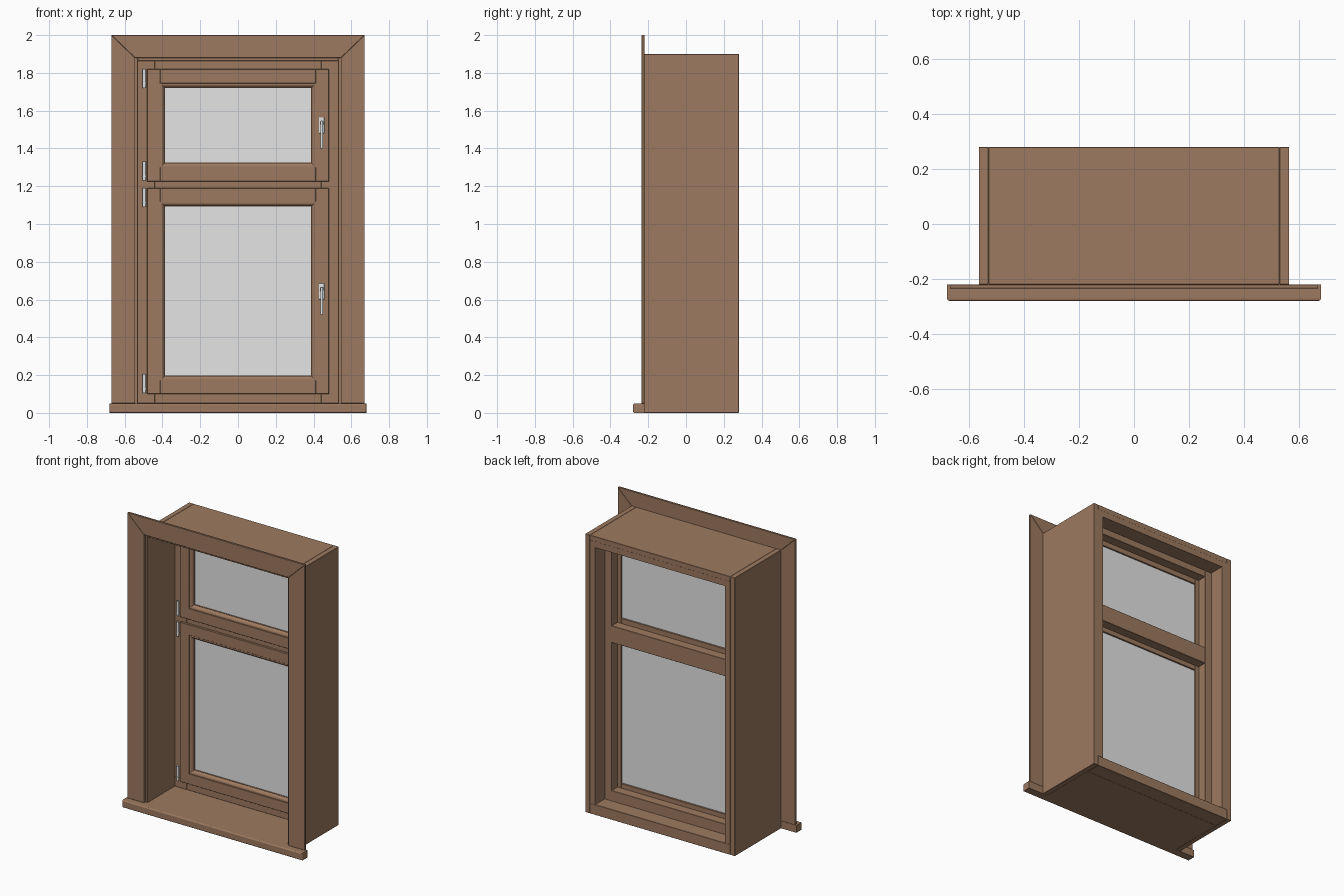
import bpy, bmesh, math
from mathutils import Vector

if "Cube" in bpy.data.objects:
    bpy.data.objects.remove(bpy.data.objects["Cube"])


def material(name, rgb):
    m = bpy.data.materials.new(name)
    m.diffuse_color = (*rgb, 1)
    m.use_nodes = True
    m.node_tree.nodes["Principled BSDF"].inputs["Base Color"].default_value = m.diffuse_color
    return m


WOOD = material("brown_wood", (0.34, 0.193, 0.115))
GLASS = material("grey_glass", (0.78, 0.78, 0.78))
METAL = material("pale_metal", (0.74, 0.77, 0.78))


def finish(name, bm, mat, bevel=0, smooth=False, segments=1):
    bmesh.ops.recalc_face_normals(bm, faces=bm.faces)
    me = bpy.data.meshes.new(name)
    bm.to_mesh(me)
    bm.free()
    me.materials.append(mat)
    ob = bpy.data.objects.new(name, me)
    bpy.context.collection.objects.link(ob)
    if bevel:
        b = ob.modifiers.new("bevel", 'BEVEL')
        b.width, b.segments = bevel, segments
    if smooth:
        bpy.ops.object.select_all(action='DESELECT')
        ob.select_set(True)
        bpy.context.view_layer.objects.active = ob
        bpy.ops.object.shade_smooth_by_angle(angle=math.radians(35))
    return ob


def box(name, x0, x1, y0, y1, z0, z1, mat=WOOD, bevel=0.0015, round_front=0):
    bm = bmesh.new()
    bmesh.ops.create_cube(bm, size=1)
    for v in bm.verts:
        v.co = Vector((x0 if v.co.x < 0 else x1,
                       y0 if v.co.y < 0 else y1,
                       z0 if v.co.z < 0 else z1))
    if round_front:
        edges = [e for e in bm.edges if all(abs(v.co.y - y0) < 1e-6 for v in e.verts)]
        bmesh.ops.bevel(bm, geom=edges, offset=round_front, segments=3,
                        profile=0.5, affect='EDGES')
    return finish(name, bm, mat, bevel, segments=3 if bevel > 0.003 else 1)


def prism(name, pts, y0, y1, mat=WOOD):
    # polygon in x,z pushed along y
    bm = bmesh.new()
    f = bm.faces.new([bm.verts.new((x, y0, z)) for x, z in pts])
    ext = bmesh.ops.extrude_face_region(bm, geom=[f])["geom"]
    bmesh.ops.translate(bm, vec=(0, y1 - y0, 0),
                        verts=[g for g in ext if isinstance(g, bmesh.types.BMVert)])
    if not any(g is f for g in bm.faces):
        bm.faces.new([v for v in bm.verts if abs(v.co.y - y0) < 1e-6])
    return finish(name, bm, mat, 0.0015)


def mitred_ring(name, hx, z0, z1, profile, mat=WOOD):
    # sweep of (inset, y) profile round a rectangle
    bm = bmesh.new()
    rings = [[bm.verts.new((sx * (hx - d), y, (z0 + d) if sz < 0 else (z1 - d)))
              for d, y in profile]
             for sx, sz in ((-1, -1), (1, -1), (1, 1), (-1, 1))]
    n = len(profile)
    for i in range(4):
        a, b = rings[i], rings[(i + 1) % 4]
        for j in range(n):
            k = (j + 1) % n
            bm.faces.new((a[j], a[k], b[k], b[j]))
    return finish(name, bm, mat, smooth=True)


def cylinder(name, x, y, z0, z1, r, mat=METAL):
    bm = bmesh.new()
    bmesh.ops.create_cone(bm, cap_ends=True, segments=16, radius1=r, radius2=r, depth=z1 - z0)
    bmesh.ops.translate(bm, vec=(x, y, (z0 + z1) / 2), verts=bm.verts)
    return finish(name, bm, mat, smooth=True)


FY0, FY1 = 0.075, 0.175   # front and back of the fixed frame

# deep lining boards, with a thicker reveal behind the window
for side, s in (("left", -1), ("right", 1)):
    a, b = sorted((s * 0.53, s * 0.565))
    box(f"{side}_lining", a, b, -0.22, 0.28, 0, 1.9)
    a, b = sorted((s * 0.49, s * 0.53))
    box(f"{side}_rear_reveal", a, b, FY1, 0.28, 0.07, 1.825, bevel=0)
box("top_lining", -0.53, 0.53, -0.22, 0.28, 1.865, 1.9)
box("top_rear_reveal", -0.53, 0.53, FY1, 0.28, 1.825, 1.866, bevel=0)
box("outer_sill", -0.53, 0.53, FY1, 0.28, 0, 0.07)
box("inner_sill", -0.53, 0.53, -0.22, FY1, 0, 0.05, bevel=0)
box("sill_nose", -0.68, 0.68, -0.28, -0.22, 0, 0.05, bevel=0, round_front=0.008)

# mitred flat architrave
for side, s in (("left", -1), ("right", 1)):
    prism(f"{side}_architrave",
          [(s * 0.67, 0.05), (s * 0.545, 0.05), (s * 0.545, 1.88), (s * 0.67, 2.0)], -0.235, -0.22)
prism("top_architrave", [(-0.67, 2.0), (-0.545, 1.88), (0.545, 1.88), (0.67, 2.0)], -0.235, -0.22)

# fixed window frame
box("left_jamb", -0.53, -0.44, FY0, FY1, 0.05, 1.865)
box("right_jamb", 0.44, 0.53, FY0, FY1, 0.05, 1.865)
box("frame_head", -0.44, 0.44, FY0, FY1, 1.78, 1.865)
box("frame_bottom", -0.44, 0.44, FY0, FY1, 0.05, 0.14)
box("transom", -0.44, 0.44, FY0, FY1, 1.15, 1.265)


def sash(name, z0, z1, o0, o1, handle_top):
    # o0, o1: bottom and top of the opening between the rails
    y0, y1 = 0.06, 0.112
    box(f"{name}_left_stile", -0.481, -0.412, y0, y1, z0, z1)
    box(f"{name}_right_stile", 0.412, 0.481, y0, y1, z0, z1)
    box(f"{name}_bottom_rail", -0.412, 0.412, y0, y1, z0, o0)
    box(f"{name}_top_rail", -0.412, 0.412, y0, y1, o1, z1)
    mitred_ring(f"{name}_glazing_bead", 0.412, o0, o1,
                [(0, 0.063), (0.007, 0.063), (0.014, 0.067), (0.020, 0.074),
                 (0.023, 0.082), (0.025, 0.082), (0.025, 0.090), (0, 0.090)])
    box(f"{name}_glass", -0.412, 0.412, 0.089, 0.102, o0, o1, GLASS, 0)
    # hinges
    for part, h0 in (("lower", z0 + 0.005), ("upper", z1 - 0.1)):
        cylinder(f"{name}_{part}_hinge", -0.496, 0.058, h0, h0 + 0.1, 0.009)
        cylinder(f"{name}_{part}_hinge_collar", -0.496, 0.058, h0 + 0.02, h0 + 0.026, 0.011)
    # handle: plate, neck, lever
    t = handle_top
    box(f"{name}_handle_plate", 0.428, 0.458, 0.052, 0.061, t - 0.085, t, METAL, 0.004)
    box(f"{name}_handle_neck", 0.434, 0.452, 0.018, 0.055, t - 0.04, t - 0.02, METAL, 0.004)
    box(f"{name}_handle_lever", 0.436, 0.45, 0.006, 0.02, t - 0.165, t - 0.018, METAL, 0.004)


sash("upper_sash", 1.225, 1.82, 1.30, 1.745, 1.565)
sash("lower_sash", 0.10, 1.19, 0.172, 1.118, 0.685)
